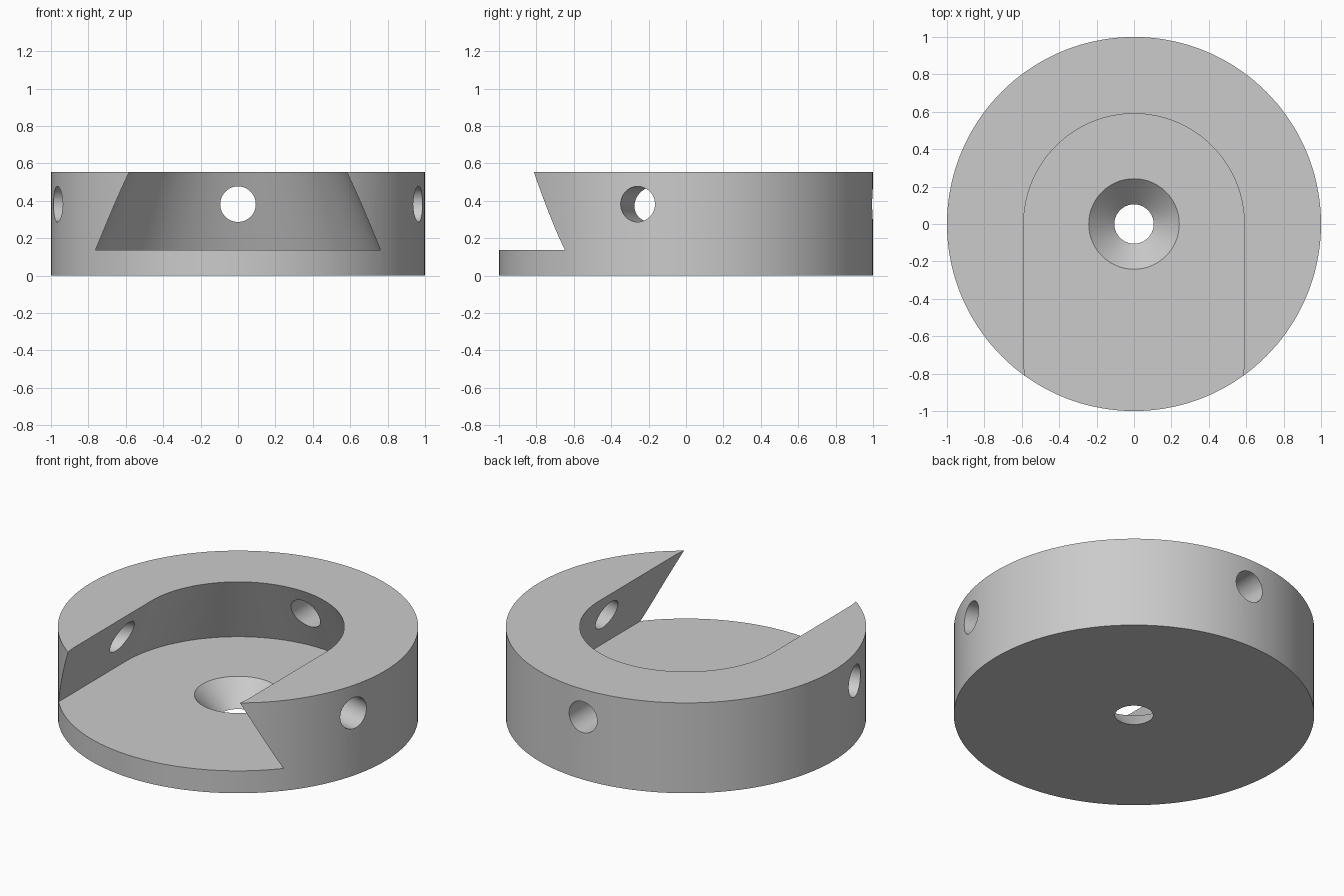
import bpy
import bmesh
from math import sin, cos, pi, radians, tan
from mathutils import Matrix, Vector

if "Cube" in bpy.data.objects:
    bpy.data.objects.remove(bpy.data.objects["Cube"], do_unlink=True)

HEIGHT = 0.553
FLOOR = 0.137
SLOT_RADIUS = 0.762      # half width of the slot at its floor
SLOT_FRONT = -0.72       # centre of the slot's front rounding

grey = bpy.data.materials.new("plain grey")
grey.use_nodes = True
colour = (0.6, 0.6, 0.6, 1)
grey.diffuse_color = colour
grey.node_tree.nodes["Principled BSDF"].inputs["Base Color"].default_value = colour


def add_object(name, bm):
    bmesh.ops.recalc_face_normals(bm, faces=bm.faces)
    mesh = bpy.data.meshes.new(name)
    bm.to_mesh(mesh)
    bm.free()
    mesh.materials.append(grey)
    obj = bpy.data.objects.new(name, mesh)
    bpy.context.collection.objects.link(obj)
    return obj


def add_cone(name, r_low, r_high, depth, matrix, sides):
    bm = bmesh.new()
    bmesh.ops.create_cone(bm, cap_ends=True, segments=sides, radius1=r_low,
                          radius2=r_high, depth=depth, matrix=matrix)
    return add_object(name, bm)


def slot_ring(bm, z):
    # Rounded outline that narrows with height
    r = SLOT_RADIUS - (z - FLOOR) * tan(radians(22.5))
    n = 64
    ring = []
    for start, y in ((0, 0), (pi, SLOT_FRONT)):
        for i in range(n + 1):
            a = start + pi * i / n
            ring.append(bm.verts.new((r * cos(a), y + r * sin(a), z)))
    return ring


# Round body
body = add_cone("clamp_body", 1, 1, HEIGHT,
                Matrix.Translation((0, 0, HEIGHT / 2)), 144)

# Dovetail slot, open at the front
bm = bmesh.new()
low, high = slot_ring(bm, FLOOR), slot_ring(bm, HEIGHT + 0.1)
bm.faces.new(low)
bm.faces.new(high)
for i in range(len(low)):
    j = (i + 1) % len(low)
    bm.faces.new((low[i], low[j], high[j], high[i]))
cutters = [add_object("slot_cutter", bm)]

# Countersunk hole through the floor
cutters.append(add_cone("countersink_cutter", 0.085, 0.26, 0.175,
                        Matrix.Translation((0, 0, 0.0675)), 96))

# Three radial screw holes
for angle in (90, 210 - 15 * 1, -15):
    direction = Vector((cos(radians(angle)), sin(radians(angle)), 0))
    matrix = (Matrix.Translation(direction * 0.8 + Vector((0, 0, 0.382)))
              @ direction.to_track_quat('Z', 'Y').to_matrix().to_4x4())
    cutters.append(add_cone("screw_hole_cutter", 0.095, 0.095, 0.8, matrix, 48))

# Cut the body, then drop the cutters
bpy.ops.object.select_all(action='DESELECT')
bpy.context.view_layer.objects.active = body
body.select_set(True)
for cutter in cutters:
    cutter.hide_render = True
    mod = body.modifiers.new("cut", 'BOOLEAN')
    mod.operation = 'DIFFERENCE'
    mod.solver = 'EXACT'
    mod.object = cutter
    bpy.ops.object.modifier_apply(modifier=mod.name)
    bpy.data.objects.remove(cutter, do_unlink=True)

bpy.ops.object.shade_smooth_by_angle(angle=radians(20))
